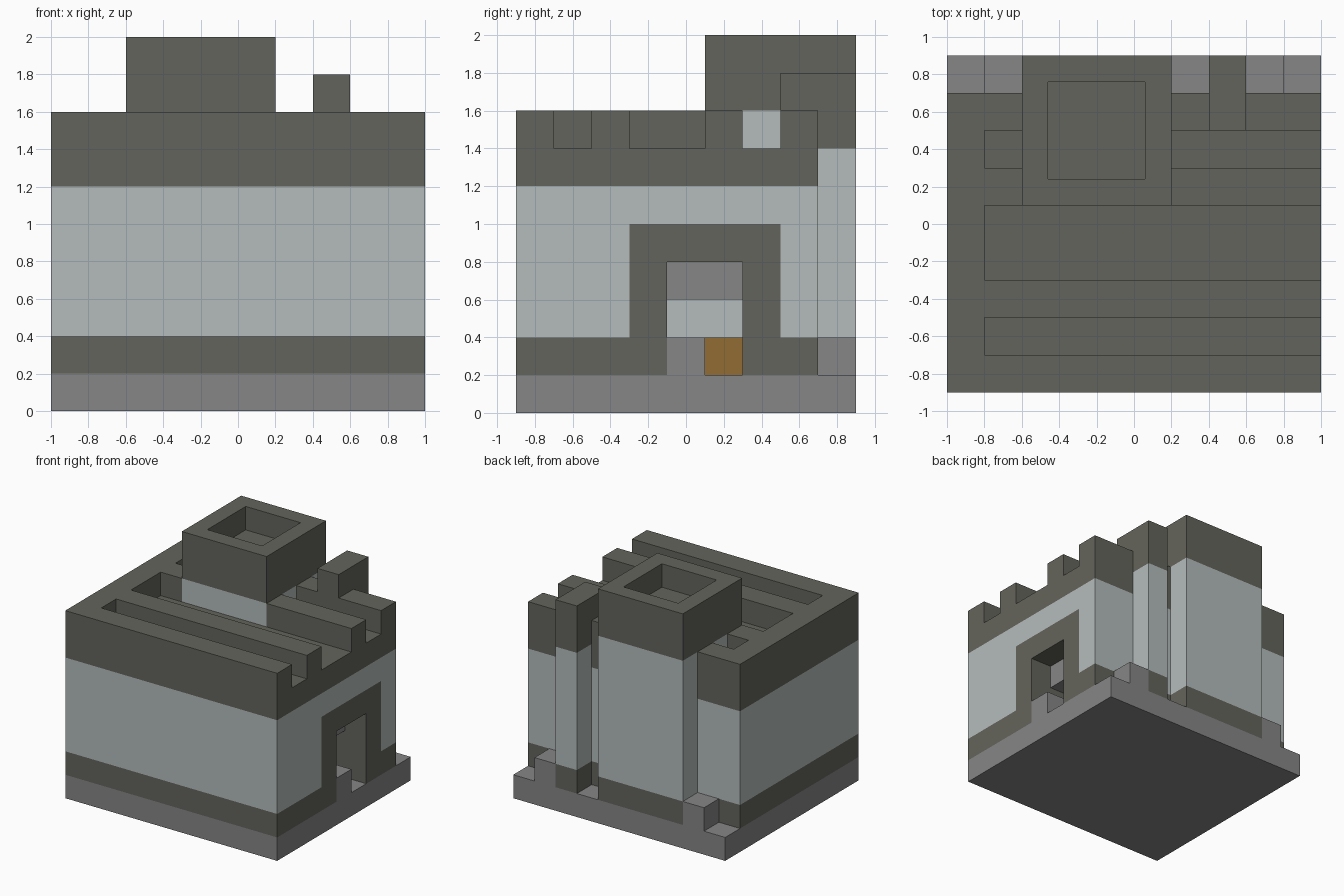
import bpy
import bmesh
from mathutils import Vector

cube = bpy.data.objects.get("Cube")
if cube:
    bpy.data.objects.remove(cube, do_unlink=True)


def material(name, r, g, b):
    m = bpy.data.materials.new(name)
    m.use_nodes = True
    m.diffuse_color = (r, g, b, 1)
    m.node_tree.nodes["Principled BSDF"].inputs["Base Color"].default_value = (r, g, b, 1)
    return m


DARK = material("dark olive stone", 0.127, 0.127, 0.107)
LIGHT = material("pale plaster", 0.456, 0.503, 0.497)
GREY = material("grey stone", 0.238, 0.238, 0.238)
BROWN = material("brown wood", 0.283, 0.150, 0.034)


def add_box(bm, x, y, z):
    """Add a box spanning the three (low, high) ranges."""
    low, high = Vector((x[0], y[0], z[0])), Vector((x[1], y[1], z[1]))
    verts = bmesh.ops.create_cube(bm, size=1)["verts"]
    for v in verts:
        v.co = (low + high) / 2 + v.co * (high - low)


def part(name, mat, *boxes, edit=None):
    """Make one object from several boxes."""
    bm = bmesh.new()
    for b in boxes:
        add_box(bm, *b)
    if edit:
        edit(bm)
    mesh = bpy.data.meshes.new(name)
    bm.to_mesh(mesh)
    bm.free()
    mesh.materials.append(mat)
    obj = bpy.data.objects.new(name, mesh)
    bpy.context.collection.objects.link(obj)
    return obj


# Shared ranges
WIDE = (-1, 1)
BODY_Y = (-0.9, 0.7)
CORE = (-1, 0.4)       # solid part behind the doorway
FRONT = (0.4, 1)       # part holding the doorway
FOOT = (0.2, 0.4)
WALL = (0.4, 1.2)
RIDGE = (1.4, 1.6)
BACK = (0.7, 0.9)

# Base slab
part("base_slab", GREY, (WIDE, (-0.9, 0.9), (0, 0.2)))

# Dark skirting round the walls
part("skirting", DARK,
     (CORE, BODY_Y, FOOT),
     (FRONT, (-0.9, -0.3), FOOT),
     (FRONT, (0.5, 0.7), FOOT))

# Pale walls, leaving room for the door arch
part("walls", LIGHT,
     (CORE, BODY_Y, WALL),
     (FRONT, (-0.9, -0.3), WALL),
     (FRONT, (0.5, 0.7), WALL),
     (FRONT, (-0.3, 0.5), (1, 1.2)))

# Door arch with its hood, step and inner block
part("door_arch", DARK,
     (FRONT, (-0.3, -0.1), (0.2, 0.8)),
     (FRONT, (0.3, 0.5), (0.2, 0.8)),
     (FRONT, (-0.3, 0.5), (0.8, 1)))
part("door_hood", GREY, ((0.4, 0.8), (-0.1, 0.3), (0.6, 0.8)))
part("door_step", GREY, ((0.8, 1), (-0.1, 0.1), FOOT))
part("inner_block", BROWN, ((0.4, 0.6), (0.1, 0.3), FOOT))

# Roof deck, left border and ridges between the channels
part("roof_deck", DARK, (WIDE, BODY_Y, (1.2, 1.4)))
part("roof_border", DARK, ((-1, -0.8), BODY_Y, RIDGE))
ridge_x = (-0.8, 1)
part("roof_ridges", DARK,
     (ridge_x, (-0.9, -0.7), RIDGE),
     (ridge_x, (-0.5, -0.3), RIDGE),
     *[(x, y, RIDGE) for x in ((-0.8, -0.6), (0.2, 1))
       for y in ((0.1, 0.3), (0.5, 0.7))])


# Chimney: dark foot, pale shaft and hollowed cap
def hollow_top(bm):
    bm.normal_update()
    top = max(bm.faces, key=lambda f: f.calc_center_median().z)
    bmesh.ops.inset_individual(bm, faces=[top], thickness=0.2)
    floor = bmesh.ops.extrude_discrete_faces(bm, faces=[top])["faces"][0]
    bmesh.ops.translate(bm, verts=floor.verts, vec=(0, 0, -0.2))


chimney_x, chimney_y = (-0.6, 0.2), (0.1, 0.9)
part("chimney_foot", DARK, (chimney_x, chimney_y, FOOT))
part("chimney_shaft", LIGHT, (chimney_x, chimney_y, (0.4, 1.6)))
part("chimney_cap", DARK, (chimney_x, chimney_y, (1.6, 2)), edit=hollow_top)

# Drain pipe with an elbow onto the roof
pipe_x = (0.4, 0.6)
part("pipe_foot", DARK, (pipe_x, BACK, FOOT))
part("pipe_shaft", LIGHT, (pipe_x, BACK, (0.4, 1.4)))
part("pipe_elbow", DARK,
     (pipe_x, BACK, (1.4, 1.8)),
     (pipe_x, (0.5, 0.7), (1.6, 1.8)))

# Loose stones on the back ledge
part("ledge_stones", GREY,
     ((-0.8, -0.6), BACK, FOOT),
     ((0.6, 0.8), BACK, FOOT))
